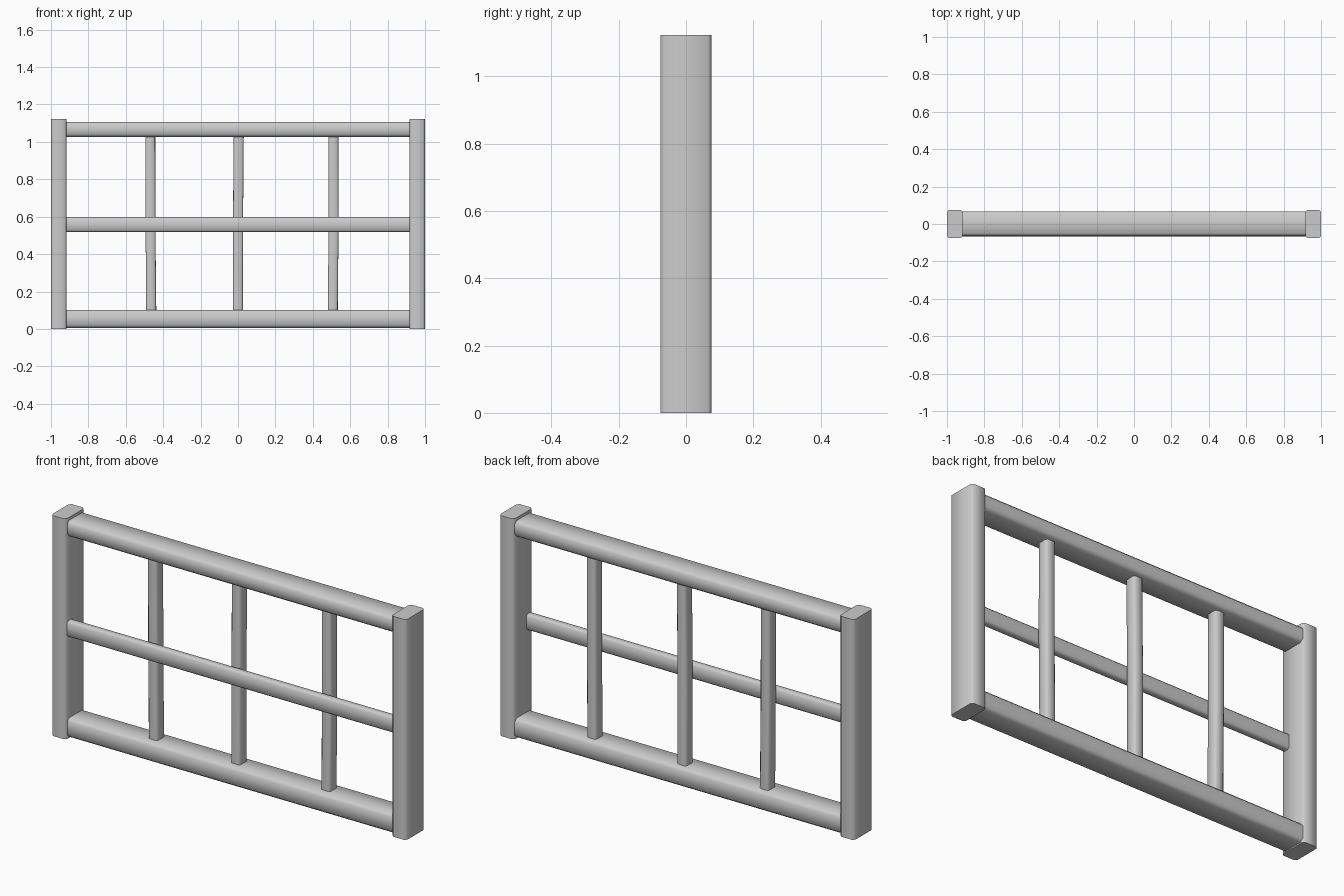
import bpy, bmesh, math
from mathutils import Vector

if "Cube" in bpy.data.objects:
    bpy.data.objects.remove(bpy.data.objects["Cube"])


def finish(name, bm):
    mesh = bpy.data.meshes.new(name)
    bmesh.ops.recalc_face_normals(bm, faces=bm.faces[:])
    bm.to_mesh(mesh)
    bm.free()
    ob = bpy.data.objects.new(name, mesh)
    bpy.context.collection.objects.link(ob)
    bpy.ops.object.select_all(action='DESELECT')
    ob.select_set(True)
    bpy.context.view_layer.objects.active = ob
    bpy.ops.object.shade_smooth_by_angle(angle=math.radians(50))
    return ob


def beam(name, stations, a, b, chamfer, u, v):
    """Loft a chamfered a x b rectangle; stations are (centre, twist in degrees)."""
    x, y, c = a / 2, b / 2, chamfer
    outline = [(x - c, -y), (x, -y + c), (x, y - c), (x - c, y),
               (-x + c, y), (-x, y - c), (-x, -y + c), (-x + c, -y)]
    u, v = Vector(u), Vector(v)
    bm = bmesh.new()
    rings = []
    for centre, twist in stations:
        cs, sn = math.cos(math.radians(twist)), math.sin(math.radians(twist))
        rings.append([bm.verts.new(Vector(centre) + u * (p * cs - q * sn)
                                   + v * (p * sn + q * cs)) for p, q in outline])
    for r0, r1 in zip(rings, rings[1:]):
        for i in range(8):
            j = (i + 1) % 8
            bm.faces.new((r0[i], r0[j], r1[j], r1[i]))
    bm.faces.new(rings[0])
    bm.faces.new(rings[-1])
    return finish(name, bm)


X, Y, Z = (1, 0, 0), (0, 1, 0), (0, 0, 1)

# End posts
for side, s in (("left", -1), ("right", 1)):
    beam(side + "_post", [((s * 0.958, 0, 0), 0), ((s * 0.958, 0, 1.122), 0)],
         0.084, 0.152, 0.011, X, Y)

# Horizontal rails: name, y centre, z centre, depth, height, chamfer
for name, y, z, d, h, c in (("top_rail", 0.002, 1.067, 0.132, 0.080, 0.014),
                            ("middle_rail", -0.045, 0.559, 0.042, 0.080, 0.009),
                            ("bottom_rail", 0.002, 0.054, 0.132, 0.096, 0.014)):
    beam(name, [((-0.92, y, z), 0), ((0.92, y, z), 0)], d, h, c, Y, Z)

# Slightly crooked upright bars behind the middle rail: x at bottom, middle, top
for name, xs in (("left_bar", (-0.464, -0.468, -0.469)),
                 ("middle_bar", (0.0, 0.0, 0.004)),
                 ("right_bar", (0.507, 0.511, 0.510))):
    beam(name, [((x, 0.007, z), t) for x, z, t in zip(xs, (0.09, 0.56, 1.04), (-2, 1, -1))],
         0.053, 0.062, 0.008, X, Y)
